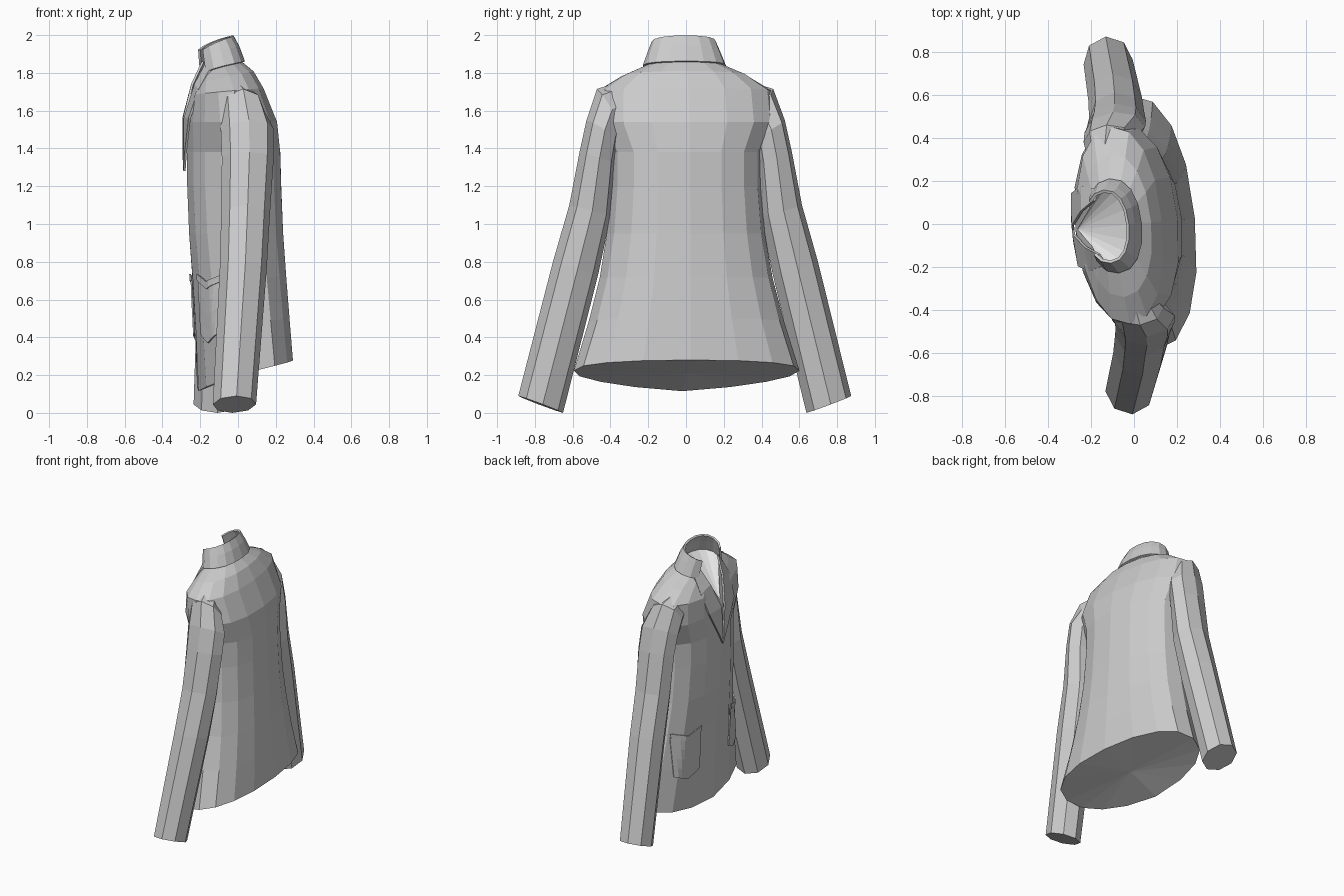
import bpy
import math
from mathutils import Matrix, Vector
from mathutils.bvhtree import BVHTree

cube = bpy.data.objects.get("Cube")
if cube:
    bpy.data.objects.remove(cube)

YAW = Matrix.Rotation(math.radians(5.5), 3, 'Z')  # jacket is turned slightly


def material(name, value):
    m = bpy.data.materials.new(name)
    m.use_nodes = True
    color = (value, value, value, 1)
    m.diffuse_color = color
    m.node_tree.nodes["Principled BSDF"].inputs["Base Color"].default_value = color
    return m


GREY = material("grey cloth", 0.6)
WHITE = material("white lining", 0.95)


def make(name, verts, faces, mat, thickness=0):
    mesh = bpy.data.meshes.new(name)
    mesh.from_pydata([YAW @ Vector(v) for v in verts], [], faces)
    mesh.materials.append(mat)
    obj = bpy.data.objects.new(name, mesh)
    bpy.context.collection.objects.link(obj)
    if thickness:
        mod = obj.modifiers.new("thickness", 'SOLIDIFY')
        mod.thickness = thickness
        mod.offset = 0
    return obj


def bridge(rings, size, closed=True):
    """Quads joining successive rings of vertices."""
    faces = []
    for r in range(rings - 1):
        for i in range(size if closed else size - 1):
            j = (i + 1) % size
            a, b = r * size, (r + 1) * size
            faces.append((a + i, a + j, b + j, b + i))
    return faces


def body_ring(front_z, back_z, front, back, half, angles, bend=0.6):
    """Tilted oval, the back at angle zero; a low bend dips only the front."""
    ring = []
    for a in angles:
        c, s = math.cos(a), math.sin(a)
        c = math.copysign(abs(c) ** 0.9, c)
        s = math.copysign(abs(s) ** 0.9, s)
        t = max(0, (c + 1) / 2) ** bend
        ring.append(((front + back) / 2 + (back - front) / 2 * c, half * s,
                     front_z + (back_z - front_z) * t))
    return ring


# Torso: front z, back z, front, back, half width
SIDES = 16
profile = [
    (0.115, 0.28, -0.21, 0.285, 0.60),
    (0.45, 0.50, -0.225, 0.27, 0.52),
    (0.70, 0.72, -0.24, 0.255, 0.46),
    (0.95, 0.95, -0.26, 0.24, 0.42),
    (1.20, 1.20, -0.27, 0.23, 0.40),
    (1.38, 1.38, -0.27, 0.225, 0.40),
    (1.54, 1.54, -0.275, 0.205, 0.475),
    (1.68, 1.72, -0.26, 0.13, 0.462),
    (1.73, 1.81, -0.235, 0.08, 0.335),
]
around = [2 * math.pi * i / SIDES for i in range(SIDES)]
rings = [body_ring(*p, around) for p in profile]
rings.append(body_ring(1.75, 1.86, -0.21, 0.02, 0.205, around, 0.35))
# Pull the front corner of the upper rings down into a V neck
FRONT = SIDES // 2
for ring, depth, z in zip(rings[-3:], (-0.274, -0.27, -0.265), (1.56, 1.58, 1.60)):
    ring[FRONT] = (depth, 0, z)
verts = [v for ring in rings for v in ring]
walls = bridge(len(rings), SIDES)
tree = BVHTree.FromPolygons([Vector(v) for v in verts], walls)
hub = len(verts)
hem = [(hub, (i + 1) % SIDES, i) for i in range(SIDES)]
make("torso", verts + [(0.03, 0, 0.21)], walls + hem, GREY)

# Lining fanned from the point of the V across the neck hole
fan = [(FRONT, (FRONT + k) % SIDES, (FRONT + k + 1) % SIDES)
       for k in range(1, SIDES - 1)]
make("neck_lining", rings[-1], fan, WHITE)

# Stand collar, open at the front
ARC = 13
spread = [math.radians(-135 + 270 * i / (ARC - 1)) for i in range(ARC)]
collar = (body_ring(1.75, 1.86, -0.215, 0.03, 0.215, spread, 0.35)
          + body_ring(1.83, 1.94, -0.22, 0.0, 0.185, spread, 0.4)
          + body_ring(1.88, 1.995, -0.22, -0.03, 0.165, spread, 0.5))
make("collar", collar, bridge(3, ARC, False), GREY, 0.014)

# Sleeves: outer (side, z), inner (side, z), depth centre, depth radius
sleeve = [
    ((0.36, 1.75), (0.28, 1.54), -0.07, 0.08),
    ((0.472, 1.715), (0.33, 1.50), -0.05, 0.115),
    ((0.53, 1.55), (0.36, 1.45), -0.02, 0.142),
    ((0.567, 1.38), (0.38, 1.32), -0.015, 0.138),
    ((0.62, 1.10), (0.40, 1.04), -0.02, 0.13),
    ((0.705, 0.80), (0.465, 0.73), -0.03, 0.125),
    ((0.883, 0.09), (0.645, 0.0), -0.07, 0.115),
]
EDGES = 8
for side, label in ((1, "far"), (-1, "near")):
    verts = []
    for outer, inner, centre, radius in sleeve:
        o, n = Vector(outer), Vector(inner)
        centre += side * (0.034 * (1.75 - o.y) - 0.034)
        for i in range(EDGES):
            a = side * 2 * math.pi * i / EDGES
            p = (o + n) / 2 + (o - n) / 2 * math.cos(a)
            verts.append((centre + radius * math.sin(a), side * p.x, p.y))
    faces = bridge(len(sleeve), EDGES)
    last = (len(sleeve) - 1) * EDGES
    faces += [tuple(reversed(range(EDGES))), tuple(range(last, last + EDGES))]
    make(label + "_sleeve", verts, faces, GREY)


def patch(name, corners, side, lift, n=4):
    """Thin four-cornered plate of (side, z) points laid on the chest."""
    a, b, c, d = [Vector(p) for p in corners]
    verts = []
    for i in range(n + 1):
        for j in range(n + 1):
            s, t = i / n, j / n
            p = a.lerp(b, s).lerp(d.lerp(c, s), t)
            hit = tree.ray_cast(Vector((-1, side * p.x, p.y)), Vector((1, 0, 0)))[0]
            verts.append((hit.x - lift, side * p.x, p.y))
    faces = bridge(n + 1, n + 1, False)
    if side < 0:
        faces = [f[::-1] for f in faces]
    make(name, verts, faces, GREY, 0.008)


# Lapel edges from collar to tip: depth, side, z
lapel_inner = [(-0.175, 0.125, 1.86), (-0.235, 0.085, 1.74),
               (-0.285, 0.02, 1.56), (-0.285, 0.0, 1.28)]
lapel_outer = [(-0.15, 0.175, 1.84), (-0.225, 0.20, 1.71),
               (-0.274, 0.17, 1.56), (-0.284, 0.06, 1.38)]

for side, label in ((1, "far"), (-1, "near")):
    # Folded lapel
    strip = [(x, side * y, z) for x, y, z in lapel_inner + lapel_outer]
    make(label + "_lapel", strip, bridge(2, 4, False), GREY, 0.012)
    # Pocket with pointed bottom and flap, each in two halves
    for edge, half in ((0.20, "inner"), (0.42, "outer")):
        patch(f"{label}_{half}_pocket",
              [(edge, 0.70), (0.31, 0.66), (0.31, 0.37), (edge, 0.42)], side, 0.008)
        patch(f"{label}_{half}_flap",
              [(edge, 0.735), (0.31, 0.695), (0.31, 0.655), (edge, 0.70)], side, 0.014)
